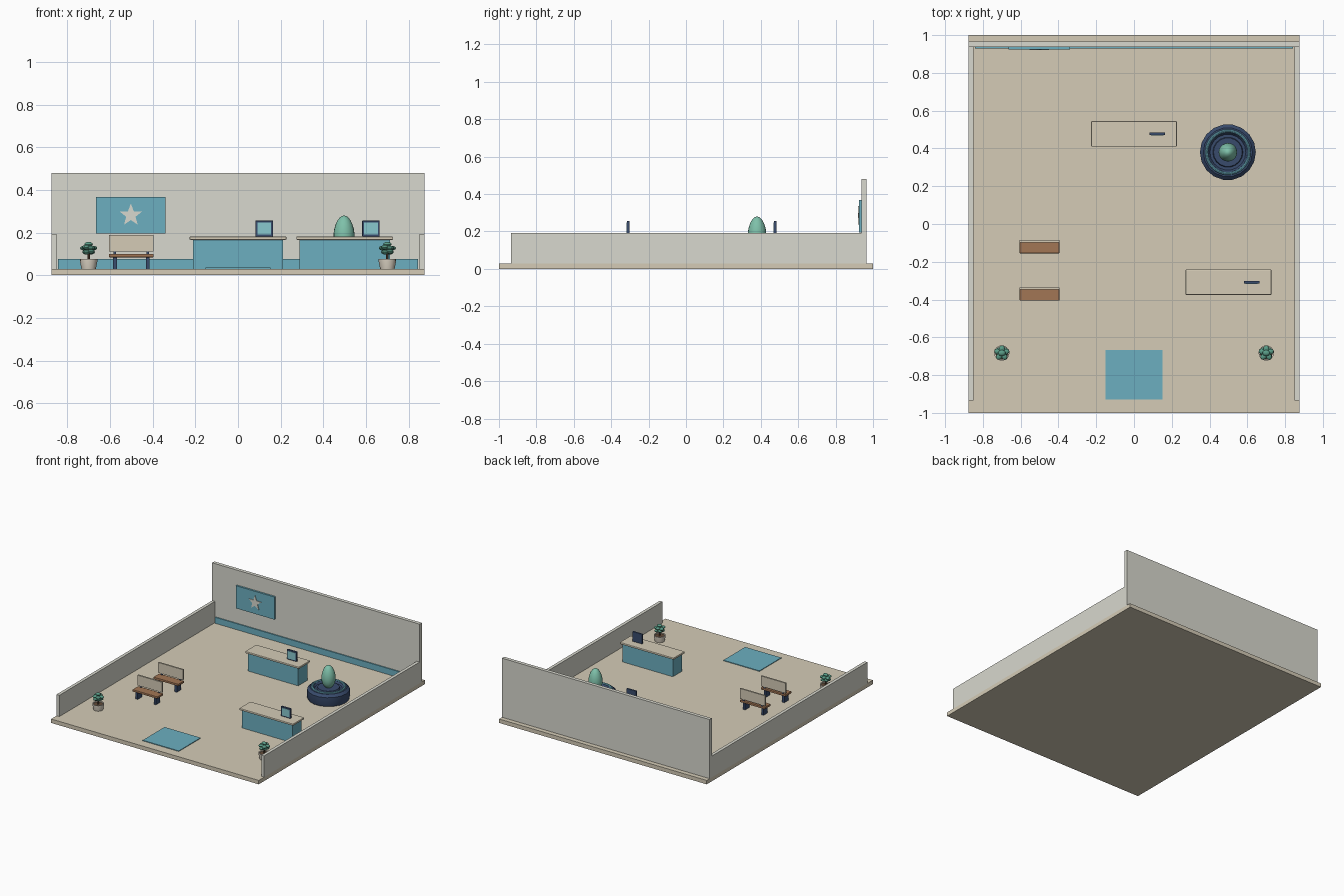
import bpy, bmesh, math
from mathutils import Matrix, Vector

if "Cube" in bpy.data.objects:
    bpy.data.objects.remove(bpy.data.objects["Cube"])


def material(name, r, g, b):
    m = bpy.data.materials.new(name)
    m.diffuse_color = (r, g, b, 1)
    m.use_nodes = True
    m.node_tree.nodes["Principled BSDF"].inputs["Base Color"].default_value = m.diffuse_color
    return m


FLOOR = material("beige", 0.66, 0.60, 0.47)
WALL = material("off_white", 0.69, 0.69, 0.62)
TEAL = material("teal", 0.15, 0.43, 0.53)
NAVY = material("navy", 0.04, 0.07, 0.15)
SCREEN = material("screen_blue", 0.25, 0.58, 0.62)
WOOD = material("wood", 0.36, 0.18, 0.09)
GREEN = material("leaf_green", 0.10, 0.33, 0.24)
MINT = material("mint", 0.21, 0.53, 0.40)
POT = material("pot_cream", 0.70, 0.64, 0.54)
SOIL = material("soil", 0.12, 0.07, 0.04)


def finish(name, bm, mat, smooth=False):
    bmesh.ops.recalc_face_normals(bm, faces=bm.faces)
    me = bpy.data.meshes.new(name)
    bm.to_mesh(me)
    bm.free()
    me.materials.append(mat)
    if smooth:
        for p in me.polygons:
            p.use_smooth = True
        me.set_sharp_from_angle(angle=math.radians(35))
    ob = bpy.data.objects.new(name, me)
    bpy.context.collection.objects.link(ob)
    return ob


def box(name, x, y, z, mat, bevel=0):
    """Box from (min, max) ranges on each axis."""
    bm = bmesh.new()
    bmesh.ops.create_cube(bm, size=1)
    for v in bm.verts:
        v.co = [(r[0] + r[1]) / 2 + c * (r[1] - r[0]) for r, c in zip((x, y, z), v.co)]
    ob = finish(name, bm, mat)
    if bevel:
        mod = ob.modifiers.new("bevel", "BEVEL")
        mod.width, mod.segments = bevel, 2
    return ob


def lathe(name, profile, cx, cy, mat, sides=16, closed=False):
    """Spin an (r, z) profile round a vertical axis."""
    bm = bmesh.new()
    rings = []
    for r, z in profile:
        if r < 1e-6:
            rings.append([bm.verts.new((cx, cy, z))] * sides)
        else:
            rings.append([bm.verts.new((cx + r * math.cos(a), cy + r * math.sin(a), z))
                          for a in (2 * math.pi * i / sides for i in range(sides))])
    pairs = list(zip(rings, rings[1:]))
    if closed:
        pairs.append((rings[-1], rings[0]))
    for lo, hi in pairs:
        for i in range(sides):
            j = (i + 1) % sides
            bm.faces.new(list(dict.fromkeys((lo[i], lo[j], hi[j], hi[i]))))
    return finish(name, bm, mat, True)


# Floor and walls
F = 0.03
box("floor", (-0.875, 0.875), (-1, 1), (0, F), FLOOR)
box("back_wall", (-0.875, 0.875), (0.938, 0.965), (F, 0.48), WALL)
for side, x in (("left", (-0.875, -0.851)), ("right", (0.851, 0.875))):
    box(side + "_wall", x, (-0.935, 0.938), (F, 0.192), WALL)
box("wall_stripe", (-0.843, 0.843), (0.93, 0.938), (F, 0.076), TEAL)
box("entrance_mat", (-0.152, 0.152), (-0.93, -0.667), (F, F + 0.005), TEAL)

# Wall poster with star
box("poster", (-0.665, -0.34), (0.924, 0.938), (0.195, 0.367), TEAL)
bm = bmesh.new()
pts = []
for i in range(10):
    a, r = math.pi / 2 + i * math.pi / 5, (0.055, 0.023)[i % 2]
    pts.append(bm.verts.new((-0.502 + r * math.cos(a), 0.924, 0.281 + r * math.sin(a))))
ext = bmesh.ops.extrude_face_region(bm, geom=[bm.faces.new(pts)])
bmesh.ops.translate(bm, vec=(0, -0.004, 0),
                    verts=[g for g in ext["geom"] if isinstance(g, bmesh.types.BMVert)])
finish("poster_star", bm, WALL)

# Counters with a monitor each
for name, cx, cy in (("rear", 0, 0.477), ("front", 0.5, -0.308)):
    box(name + "_counter_body", (cx - 0.212, cx + 0.212), (cy - 0.055, cy + 0.055), (F, 0.166), TEAL)
    box(name + "_counter_top", (cx - 0.227, cx + 0.227), (cy - 0.067, cy + 0.067),
        (0.166, 0.181), FLOOR, 0.004)
    mx = cx + 0.123
    box(name + "_monitor", (mx - 0.041, mx + 0.041), (cy - 0.007, cy + 0.007), (0.181, 0.256), NAVY, 0.003)
    box(name + "_monitor_screen", (mx - 0.032, mx + 0.032), (cy - 0.009, cy - 0.006),
        (0.19, 0.247), SCREEN)

# Benches
for name, back in (("rear", -0.085), ("front", -0.336)):
    box(name + "_bench_seat", (-0.605, -0.395), (back - 0.07, back), (0.084, 0.1), WOOD, 0.003)
    box(name + "_bench_back", (-0.605, -0.395), (back - 0.012, back), (0.11, 0.188), FLOOR)
    for s in (-1, 1):
        lx = -0.5 + s * 0.077
        box(name + "_bench_leg", (lx - 0.009, lx + 0.009), (back - 0.06, back - 0.01), (F, 0.084), NAVY)
        box(name + "_bench_back_post", (lx - 0.006, lx + 0.006), (back - 0.01, back - 0.002),
            (0.1, 0.111), NAVY)

# Round pedestal with ring and egg
ex, ey = 0.497, 0.38
lathe("pedestal", [(0, F), (0.143, F), (0.148, 0.042), (0.148, 0.1), (0.13, 0.118),
                   (0.105, 0.118), (0.095, 0.104), (0, 0.104)], ex, ey, NAVY, 18)
ring = [(0.113 + 0.008 * math.cos(k * math.pi / 4), 0.119 + 0.008 * math.sin(k * math.pi / 4))
        for k in range(8)]
lathe("pedestal_ring", ring, ex, ey, TEAL, 32, closed=True)
lathe("egg_cushion", [(0, 0.104), (0.08, 0.104), (0.076, 0.116), (0, 0.116)], ex, ey, NAVY, 18)
egg = []
for k in range(13):
    t = math.pi * k / 12
    egg.append((0.049 * math.sin(t) * (1 + 0.12 * math.cos(t)), 0.194 - 0.086 * math.cos(t)))
lathe("egg", egg, ex, ey, MINT, 20)

# Potted plants
for name, px in (("left", -0.7), ("right", 0.7)):
    py = -0.683
    lathe(name + "_pot", [(0, F), (0.034, F), (0.041, 0.066), (0.041, 0.075), (0.034, 0.075),
                          (0.033, 0.068), (0, 0.068)], px, py, POT, 14)
    lathe(name + "_soil", [(0.033, 0.07), (0, 0.07)], px, py, SOIL, 14)
    lathe(name + "_stem", [(0.006, 0.068), (0.005, 0.14)], px, py, SOIL, 8)
    leaves = [(0, 0, 0.145)]
    for n, r, z, off in ((5, 0.021, 0.127, 0.3), (4, 0.016, 0.108, 0.8)):
        for i in range(n):
            a = off + 2 * math.pi * i / n
            leaves.append((r * math.cos(a), r * math.sin(a), z + 0.004 * (i % 2)))
    bm = bmesh.new()
    for dx, dy, z in leaves:
        turn = Matrix.Rotation(math.atan2(dy, dx), 4, "Z")
        m = Matrix.Translation(Vector((px + dx, py + dy, z))) @ turn @ Matrix.Diagonal((0.021, 0.016, 0.011, 1))
        bmesh.ops.create_uvsphere(bm, u_segments=10, v_segments=6, radius=1, matrix=m)
    finish(name + "_foliage", bm, GREEN, True)
